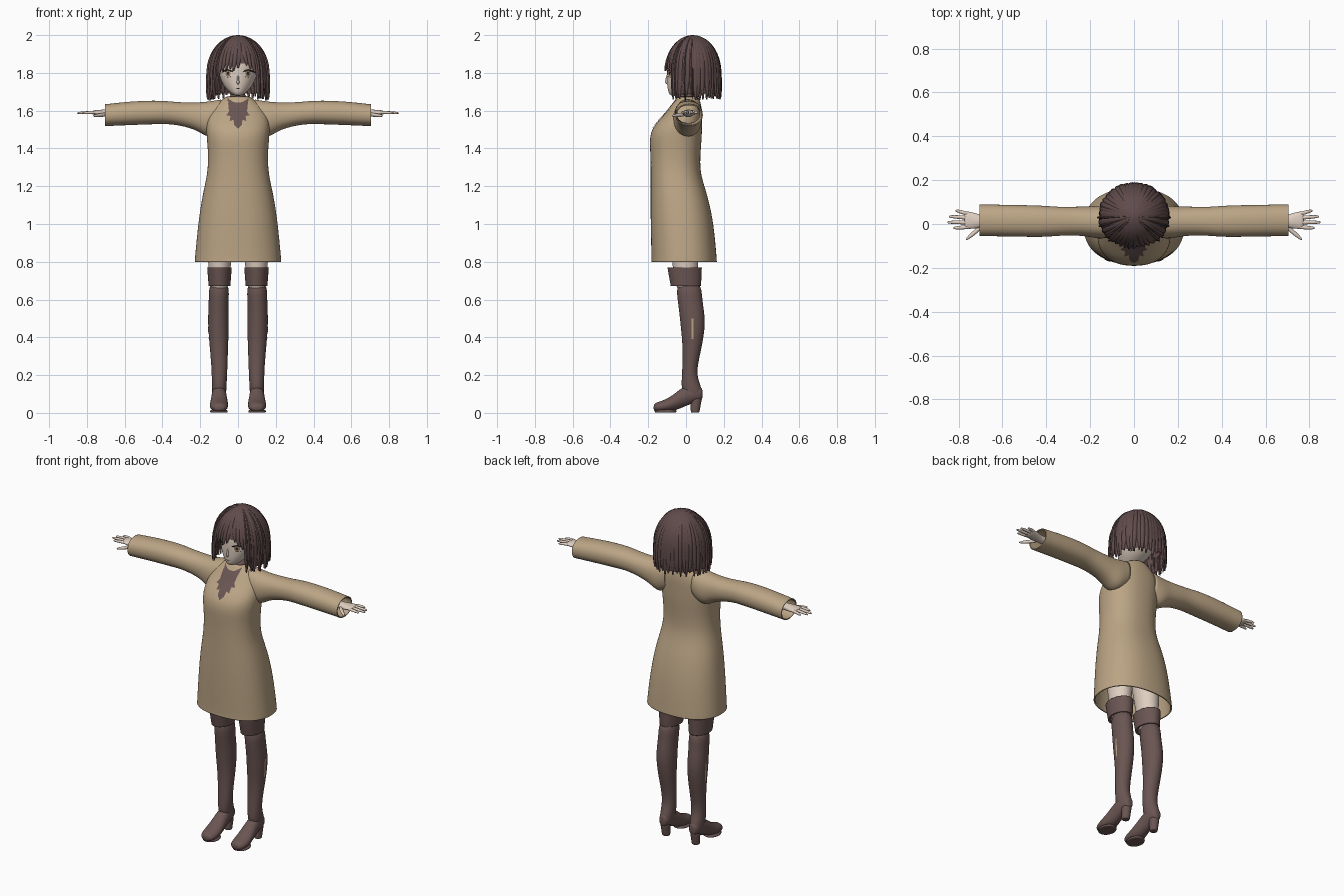
import bpy, bmesh, math, random
from mathutils import Vector

random.seed(4)
cube = bpy.data.objects.get("Cube")
if cube:
    bpy.data.objects.remove(cube)


def material(name, r, g, b):
    m = bpy.data.materials.new(name)
    m.use_nodes = True
    m.diffuse_color = (r, g, b, 1)
    bsdf = m.node_tree.nodes["Principled BSDF"]
    bsdf.inputs["Base Color"].default_value = (r, g, b, 1)
    bsdf.inputs["Roughness"].default_value = 0.8
    return m


COAT = material("tan_wool", .50, .375, .235)
BROWN = material("brown_leather", .145, .092, .086)
HAIR = material("dark_brown_hair", .118, .070, .070)
SKIN = material("pale_skin", .74, .62, .53)
WHITE = material("eye_white", .85, .80, .75)
IRIS = material("hazel_iris", .36, .23, .13)
LASH = material("lash_black", .03, .02, .02)


def finish(name, bm, mat, mirror=False, subdiv=0, thick=0):
    mesh = bpy.data.meshes.new(name)
    bmesh.ops.recalc_face_normals(bm, faces=bm.faces)
    bm.to_mesh(mesh)
    bm.free()
    mesh.materials.append(mat)
    mesh.shade_smooth()
    ob = bpy.data.objects.new(name, mesh)
    bpy.context.collection.objects.link(ob)
    if subdiv:
        ob.modifiers.new("smooth", 'SUBSURF').levels = subdiv
        ob.modifiers["smooth"].render_levels = subdiv
    if thick:
        s = ob.modifiers.new("thickness", 'SOLIDIFY')
        s.thickness, s.offset = thick, -1
    if mirror:
        ob.modifiers.new("mirror", 'MIRROR')
    return ob


def skin_rows(bm, rows, closed):
    for a, b in zip(rows, rows[1:]):
        n = len(a)
        for i in range(n if closed else n - 1):
            j = (i + 1) % n
            bm.faces.new((a[i], a[j], b[j], b[i]))


def loft(name, axis, sections, mat, mirror=False, cap=True, sides=20, power=2, thick=0):
    """Rings (position, centre 1, centre 2, radius 1, radius 2) along an axis."""
    bm = bmesh.new()
    rows = []
    for t, c1, c2, r1, r2 in sections:
        row = []
        for i in range(sides):
            a = math.tau * i / sides
            c, s = math.cos(a), math.sin(a)
            u = c1 + r1 * math.copysign(abs(c) ** (2 / power), c)
            v = c2 + r2 * math.copysign(abs(s) ** (2 / power), s)
            p = {'x': (t, u, v), 'y': (u, t, v), 'z': (u, v, t)}[axis]
            row.append(bm.verts.new(p))
        rows.append(row)
    skin_rows(bm, rows, True)
    if cap:
        bm.faces.new(rows[0])
        bm.faces.new(rows[-1])
    return finish(name, bm, mat, mirror, 2, thick)


def plate(name, outline, target, mat, lift=.004, mirror=False, side=False, rings=5):
    """Thin painted detail laid on a surface, from the front or from the side."""
    bpy.context.view_layer.update()
    surface = target.evaluated_get(bpy.context.evaluated_depsgraph_get())
    way = Vector((-1, 0, 0)) if side else Vector((0, 1, 0))
    cu = sum(p[0] for p in outline) / len(outline)
    cz = sum(p[1] for p in outline) / len(outline)
    bm = bmesh.new()

    def vert(k, u, z):
        u, z = cu + (u - cu) * k, cz + (z - cz) * k
        start = Vector((1, u, z)) if side else Vector((u, -1, z))
        hit, loc, _, _ = surface.ray_cast(start, way)
        if not hit:
            loc = surface.closest_point_on_mesh(start + way * .95)[1]
        return bm.verts.new(loc - way * lift)

    rows = [[vert(r / rings, *p) for p in outline] for r in range(1, rings + 1)]
    skin_rows(bm, rows, True)
    bm.faces.new(rows[0])
    return finish(name, bm, mat, mirror)


def oval(cx, cz, rx, rz, n=20):
    return [(cx + rx * math.cos(math.tau * i / n), cz + rz * math.sin(math.tau * i / n))
            for i in range(n)]


# Coat body and sleeves
coat = loft("coat", 'z', [
    (.80, 0, -.010, .230, .174), (.82, 0, -.010, .229, .173), (1.0, 0, -.020, .212, .168),
    (1.15, 0, -.036, .190, .152), (1.27, 0, -.057, .160, .130), (1.38, 0, -.056, .158, .133),
    (1.47, 0, -.055, .168, .140), (1.53, 0, -.040, .168, .125), (1.59, 0, -.008, .155, .095),
    (1.64, 0, .004, .115, .075), (1.675, 0, .010, .060, .055)],
    COAT, cap=False, sides=32, power=2.3, thick=.008)
loft("sleeve", 'x', [
    (.09, .010, 1.575, .070, .085), (.15, .008, 1.550, .078, .100), (.20, .010, 1.565, .070, .080),
    (.26, .014, 1.577, .066, .066), (.35, .012, 1.588, .066, .060), (.41, .012, 1.592, .073, .063),
    (.55, .015, 1.588, .073, .064), (.69, .017, 1.577, .073, .059), (.705, .017, 1.576, .073, .059)],
    COAT, mirror=True, cap=False, power=2.2, thick=.006)

# Hands
loft("palm", 'x', [
    (.62, .012, 1.585, .026, .023), (.69, .012, 1.586, .026, .020), (.72, .014, 1.588, .036, .018),
    (.76, .018, 1.590, .042, .013), (.775, .018, 1.590, .038, .009)], SKIN, mirror=True, sides=14)
fingers = [("index_finger", -.014, -.018, .825), ("middle_finger", .007, .008, .852),
           ("ring_finger", .028, .034, .845), ("little_finger", .047, .060, .815)]
for name, y0, y1, tip in fingers:
    loft(name, 'x', [(.75, y0, 1.590, .010, .009), (.78, (y0 * 2 + y1) / 3, 1.591, .010, .009),
                     (tip - .012, y1, 1.588, .008, .007), (tip, y1, 1.587, .004, .004)],
         SKIN, mirror=True, sides=8)
loft("thumb", 'x', [(.69, -.005, 1.582, .014, .012), (.715, -.028, 1.578, .015, .012),
                    (.75, -.057, 1.574, .012, .009), (.768, -.072, 1.572, .005, .005)],
     SKIN, mirror=True, sides=8)

# Thighs, boots and cuffs
loft("thigh", 'z', [(.62, .100, .005, .050, .058), (.80, .098, -.005, .060, .068),
                    (.95, .092, -.010, .078, .085), (1.1, .085, -.02, .08, .09)], SKIN, mirror=True)
boot = loft("boot_shaft", 'z', [
    (.07, .100, .045, .034, .040), (.12, .100, .032, .039, .056), (.17, .099, .021, .040, .045),
    (.23, .098, .018, .042, .038), (.35, .101, .034, .049, .051), (.46, .104, .037, .056, .066),
    (.54, .104, .030, .054, .067), (.60, .102, .020, .053, .066), (.70, .100, .014, .055, .068)],
    BROWN, mirror=True)
loft("boot_foot", 'y', [
    (-.172, .100, .028, .020, .014), (-.158, .100, .030, .042, .026), (-.11, .101, .036, .051, .033),
    (-.06, .100, .056, .046, .045), (-.01, .100, .088, .040, .056), (.04, .100, .103, .038, .050),
    (.08, .100, .100, .028, .038), (.088, .100, .100, .014, .022)], BROWN, mirror=True)
loft("boot_sole", 'z', [(.001, .101, -.108, .044, .052), (.003, .101, -.108, .047, .058),
                        (.020, .101, -.108, .049, .062)], BROWN, mirror=True)
loft("boot_heel", 'z', [(.001, .100, .048, .022, .022), (.006, .100, .048, .024, .024),
                        (.05, .100, .052, .026, .028), (.09, .100, .055, .032, .034)],
     BROWN, mirror=True, sides=14)
loft("boot_cuff", 'z', [(.672, .098, -.001, .058, .081), (.678, .098, -.001, .059, .082),
                        (.72, .098, -.004, .062, .087), (.766, .098, -.007, .066, .092),
                        (.770, .098, -.007, .066, .092)],
     BROWN, mirror=True, cap=False, thick=.012)
plate("boot_zip", [(.030, .39), (.040, .39), (.040, .50), (.030, .50)], boot, COAT,
      lift=.002, mirror=True, side=True)

# Collar and ragged scarf front
loft("collar", 'z', [(1.58, 0, .005, .052, .050), (1.64, 0, .003, .052, .050),
                     (1.695, 0, .008, .050, .048)], BROWN)
half = [(.056, 1.665), (.050, 1.62), (.048, 1.595), (.062, 1.575), (.040, 1.572),
        (.044, 1.545), (.024, 1.552), (.020, 1.525)]
plate("scarf", half + [(0, 1.505)] + [(-x, z) for x, z in reversed(half)], coat, BROWN, rings=8)

# Head and face
head = loft("head", 'z', [
    (1.678, 0, -.055, .014, .020), (1.688, 0, -.045, .034, .046), (1.715, 0, -.015, .064, .083),
    (1.75, 0, .008, .088, .110), (1.80, 0, .020, .104, .122), (1.86, 0, .024, .110, .128),
    (1.92, 0, .028, .095, .108), (1.96, 0, .030, .05, .06)], SKIN, sides=24)
loft("nose", 'z', [(1.738, 0, -.096, .005, .005), (1.748, 0, -.103, .009, .014),
                   (1.765, 0, -.100, .006, .010), (1.80, 0, -.095, .004, .004)], SKIN, sides=8)
plate("eye_white", oval(.055, 1.797, .027, .019), head, WHITE, .002, True)
plate("iris", oval(.053, 1.797, .014, .018), head, IRIS, .0035, True)
plate("pupil", oval(.053, 1.797, .006, .009), head, LASH, .005, True)
plate("upper_lash", [(.024, 1.804), (.036, 1.816), (.055, 1.820), (.075, 1.815), (.087, 1.802),
                     (.075, 1.810), (.055, 1.814), (.036, 1.811)], head, LASH, .0045, True)
plate("lower_lash", [(.036, 1.780), (.055, 1.776), (.074, 1.780), (.055, 1.778)],
      head, LASH, .0045, True)
plate("mouth", oval(0, 1.717, .012, .002), head, LASH, .002)

# Bobbed hair: an under shell plus pointed overlapping locks
CROWN, DOME = 1.8, .2


def hair_point(phi, s, bottom, lift=0):
    """Point on the bob; phi runs from the front, s from crown to tip."""
    arc = DOME * math.pi / 2
    length = arc + CROWN - bottom if bottom < CROWN else DOME * math.acos((bottom - CROWN) / DOME)
    d = s * length
    if d < arc:
        z, r = CROWN + DOME * math.cos(d / DOME), math.sin(d / DOME)
    else:
        z = CROWN - (d - arc)
        r = 1.02 - 6 * (CROWN - z - .06) ** 2
    r *= 1 + lift / .15
    return (.154 * r * math.sin(phi), .037 - .146 * r * math.cos(phi), z)


def hem(phi):
    a = abs((phi + math.pi) % math.tau - math.pi)
    k = min(max((a - .55) / .3, 0), 1)
    return 1.85 + k * (1.69 - 1.85)


bm = bmesh.new()
rows = []
for i in range(15):
    row = [math.tau * j / 64 for j in range(64)]
    rows.append([bm.verts.new(hair_point(p, max(i / 14, .01), hem(p))) for p in row])
skin_rows(bm, rows, True)
bm.faces.new(rows[0])
finish("hair_shell", bm, HAIR)

bm = bmesh.new()


def lock(phi, width, bottom, lift, sweep=0):
    rows = []
    for i in range(15):
        s = .06 + .94 * i / 14
        w = width * min(1, (1.03 - s) / .32) ** .7
        mid = phi + sweep * s * s
        rows.append([bm.verts.new(hair_point(mid + k * w, s, bottom, l))
                     for k, l in ((-1, -.002), (-.5, lift * .8), (0, lift), (.5, lift * .8), (1, -.002))])
    skin_rows(bm, rows, False)


# Sides and back
for i in range(34):
    phi = .80 + (math.tau - 1.60) * i / 33
    lock(phi, random.uniform(.11, .16), random.uniform(1.655, 1.685),
         random.uniform(.004, .008), random.uniform(-.06, .06))
# Fringe, parted a little to the left
for phi, tip, sweep in [(-.62, 1.78, -.10), (-.48, 1.81, -.08), (-.34, 1.815, -.08),
                        (-.20, 1.82, -.08), (-.06, 1.81, -.10), (.08, 1.825, -.08),
                        (.22, 1.84, .10), (.36, 1.82, .10), (.50, 1.80, .12), (.63, 1.77, .12)]:
    lock(phi, .13, tip, random.uniform(.004, .008), sweep)
# Thin loose strands framing the face
for side in (-1, 1):
    for phi, tip in [(.74, 1.69), (.88, 1.665), (1.25, 1.655), (1.5, 1.66)]:
        lock(side * phi, .045, tip, .013, side * .04)
finish("hair_locks", bm, HAIR)
